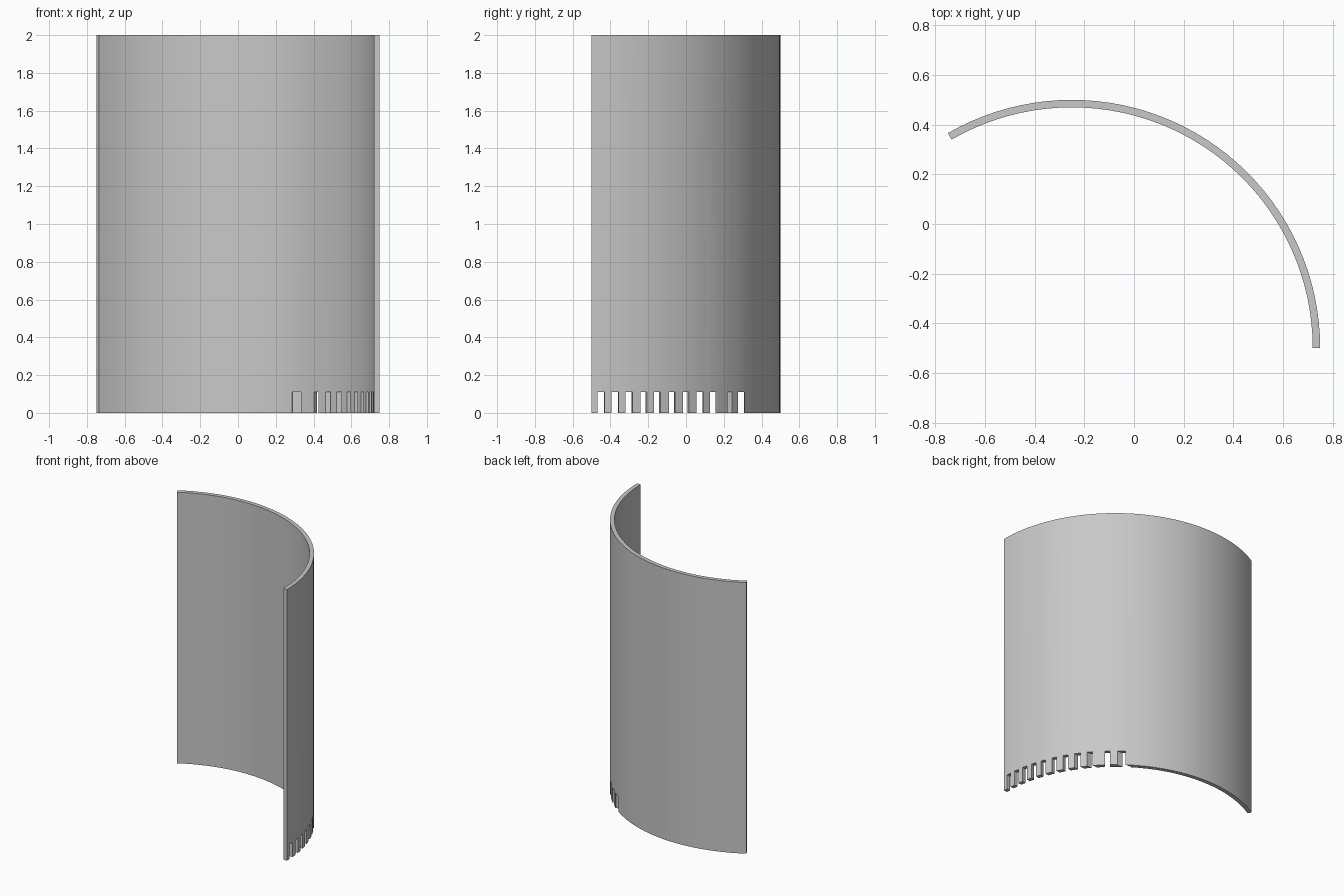
import bpy, bmesh
from math import radians, cos, sin
from mathutils import Vector

cube = bpy.data.objects.get("Cube")
if cube:
    bpy.data.objects.remove(cube, do_unlink=True)

CENTRE = Vector((-0.25, -0.5, 0))
R_OUT, R_IN, HEIGHT = 1.0, 0.97, 2.0
SWEEP, SEGMENTS = 120, 40
SLOT_TOP = 0.11

grey = bpy.data.materials.new("plain_grey")
grey.use_nodes = True
colour = (0.58, 0.58, 0.58, 1)
grey.diffuse_color = colour
grey.node_tree.nodes["Principled BSDF"].inputs["Base Color"].default_value = colour


def polar(radius, degrees):
    a = radians(degrees)
    return CENTRE + Vector((radius * cos(a), radius * sin(a), 0))


def add_prism(bm, outline, bottom, top):
    """Extrude a plan outline between two heights."""
    base = bm.faces.new([bm.verts.new((p.x, p.y, bottom)) for p in outline])
    result = bmesh.ops.extrude_face_region(bm, geom=[base])
    verts = [v for v in result["geom"] if isinstance(v, bmesh.types.BMVert)]
    bmesh.ops.translate(bm, verts=verts, vec=(0, 0, top - bottom))


def make_object(name, bm):
    bmesh.ops.recalc_face_normals(bm, faces=bm.faces)
    mesh = bpy.data.meshes.new(name)
    bm.to_mesh(mesh)
    bm.free()
    mesh.materials.append(grey)
    obj = bpy.data.objects.new(name, mesh)
    bpy.context.collection.objects.link(obj)
    return obj


# Curved wall panel
angles = [SWEEP * i / SEGMENTS for i in range(SEGMENTS + 1)]
bm = bmesh.new()
add_prism(bm, [polar(R_OUT, a) for a in angles]
          + [polar(R_IN, a) for a in reversed(angles)], 0, HEIGHT)
panel = make_object("curved_panel", bm)

# Slots along the lower edge: angle on the outer face, angle on the inner face, width
slots = [(2.9, 2.9, 0.036), (7.1, 7.2, 0.038), (11.5, 11.5, 0.038), (16, 16, 0.037),
         (20.4, 20.5, 0.036), (25.2, 25.6, 0.036), (30, 30.5, 0.036), (35, 36, 0.037),
         (40, 41.4, 0.03), (47, 46.8, 0.035), (52.3, 55, 0.036)]
bm = bmesh.new()
for outer, inner, width in slots:
    start, end = polar(R_IN, inner), polar(R_OUT, outer)
    along = (end - start).normalized()
    side = Vector((-along.y, along.x, 0)) * width / 2
    start, end = start - along * 0.02, end + along * 0.02
    add_prism(bm, [start - side, end - side, end + side, start + side], -0.1, SLOT_TOP)
cutter = make_object("slot_cutter", bm)
cutter.hide_render = True

cut = panel.modifiers.new("slots", "BOOLEAN")
cut.operation = "DIFFERENCE"
cut.solver = "EXACT"
cut.object = cutter
bpy.context.view_layer.objects.active = panel
panel.select_set(True)
bpy.ops.object.modifier_apply(modifier=cut.name)
bpy.data.objects.remove(cutter, do_unlink=True)

# Soft shading round the curve, crisp rims and slots
bpy.ops.object.shade_smooth_by_angle(angle=radians(30))
